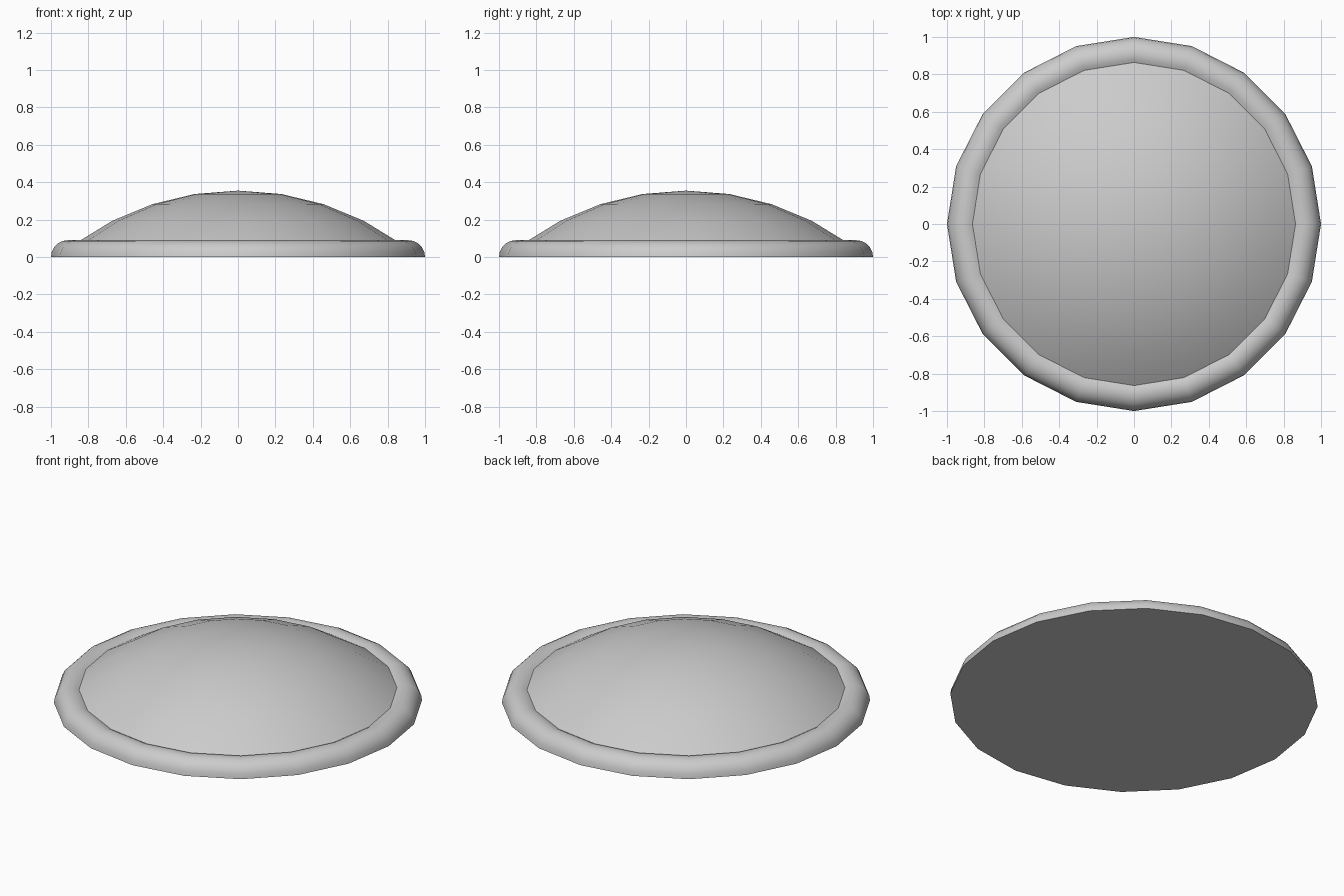
import bpy, bmesh
from math import sin, cos, pi, radians

if "Cube" in bpy.data.objects:
    bpy.data.objects.remove(bpy.data.objects["Cube"])

SIDES = 20


def lathe(name, profile):
    """Revolve (radius, z) points about z; radius 0 becomes a single pole."""
    bm = bmesh.new()
    rings = []
    for r, z in profile:
        if r == 0:
            rings.append([bm.verts.new((0, 0, z))] * SIDES)
        else:
            rings.append([bm.verts.new((r * cos(2 * pi * i / SIDES),
                                        r * sin(2 * pi * i / SIDES), z))
                          for i in range(SIDES)])
    for a, b in zip(rings, rings[1:]):
        for i in range(SIDES):
            j = (i + 1) % SIDES
            quad = list(dict.fromkeys((a[i], a[j], b[j], b[i])))
            bm.faces.new(quad)
    mesh = bpy.data.meshes.new(name)
    bmesh.ops.recalc_face_normals(bm, faces=bm.faces)
    bm.to_mesh(mesh)
    bm.free()
    ob = bpy.data.objects.new(name, mesh)
    bpy.context.collection.objects.link(ob)
    bpy.ops.object.select_all(action='DESELECT')
    ob.select_set(True)
    bpy.context.view_layer.objects.active = ob
    bpy.ops.object.shade_smooth_by_angle(angle=radians(40))
    return ob


# Rim and base: half-round tube around the edge, flat closed underside
TUBE = 0.09
rim = [(1 - TUBE + TUBE * cos(pi * k / 10), TUBE * sin(pi * k / 10))
       for k in range(8)]
lathe("rim_base", [(0, 0)] + rim + [(0.85, 0.05), (0, 0.05)])

# Dome: shallow spherical cap whose edge sinks into the rim
R, TOP = 1.48, 0.355
cap = [(R * sin(radians(9 * k)), TOP - R * (1 - cos(radians(9 * k))))
       for k in range(5)]
lathe("dome", cap + [(0.9, 0.05), (0, 0.05)])
